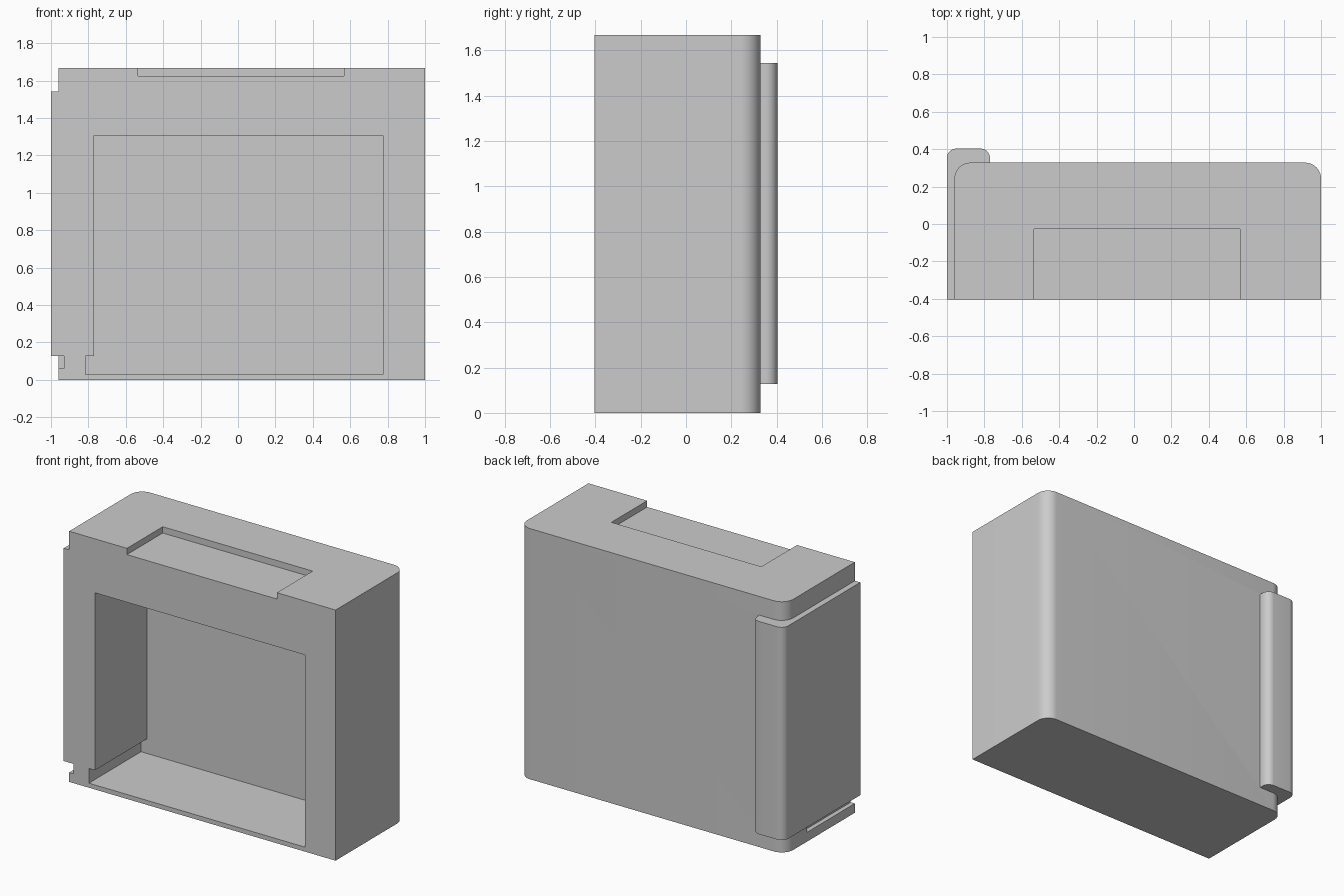
import bpy
import bmesh
import math

if "Cube" in bpy.data.objects:
    bpy.data.objects.remove(bpy.data.objects["Cube"], do_unlink=True)

FRONT = -0.403  # shared front plane

# Single grey plastic
grey = bpy.data.materials.new("plain_grey")
grey.use_nodes = True
colour = (0.6, 0.6, 0.6, 1)
grey.diffuse_color = colour
grey.node_tree.nodes["Principled BSDF"].inputs["Base Color"].default_value = colour


def block(name, x0, x1, y0, y1, z0, z1, radius=0.0):
    """Upright box, optionally with both rear vertical edges rounded."""
    outline = [(x0, y0), (x1, y0)]
    if radius:
        for cx, start in ((x1 - radius, 0), (x0 + radius, 90)):
            for i in range(13):
                a = math.radians(start + i * 7.5)
                outline.append((cx + radius * math.cos(a),
                                y1 - radius + radius * math.sin(a)))
    else:
        outline += [(x1, y1), (x0, y1)]
    bm = bmesh.new()
    face = bm.faces.new([bm.verts.new((x, y, z0)) for x, y in outline])
    new = bmesh.ops.extrude_face_region(bm, geom=[face])["geom"]
    bmesh.ops.translate(bm, vec=(0, 0, z1 - z0),
                        verts=[v for v in new if isinstance(v, bmesh.types.BMVert)])
    bmesh.ops.recalc_face_normals(bm, faces=bm.faces)
    mesh = bpy.data.meshes.new(name)
    bm.to_mesh(mesh)
    bm.free()
    mesh.materials.append(grey)
    obj = bpy.data.objects.new(name, mesh)
    bpy.context.collection.objects.link(obj)
    return obj


def combine(target, tool, operation):
    """Apply a boolean and discard the tool."""
    mod = target.modifiers.new(tool.name, "BOOLEAN")
    mod.operation = operation
    mod.solver = "EXACT"
    mod.object = tool
    bpy.context.view_layer.objects.active = target
    bpy.ops.object.modifier_apply(modifier=mod.name)
    bpy.data.objects.remove(tool, do_unlink=True)


# Housing with rounded rear corners
housing = block("housing", -0.96, 1, FRONT, 0.328, 0, 1.667, 0.085)

# Front cavity, top recess and side groove
for cutter in (
    block("cavity", -0.815, 0.775, -0.6, 0.145, 0.03, 1.308),
    block("top_recess", -0.535, 0.568, -0.6, -0.027, 1.625, 1.8),
    block("side_groove", -1.1, -0.93, -0.6, 0.1, 0.062, 0.3),
):
    combine(housing, cutter, "DIFFERENCE")

# Raised side strip that wraps round the rear corner
combine(housing, block("side_strip", -1, -0.77, FRONT, 0.403, 0.128, 1.543, 0.05), "UNION")

# Smooth the rounded corners only
bpy.ops.object.select_all(action="DESELECT")
housing.select_set(True)
bpy.context.view_layer.objects.active = housing
bpy.ops.object.shade_smooth_by_angle(angle=math.radians(30))
